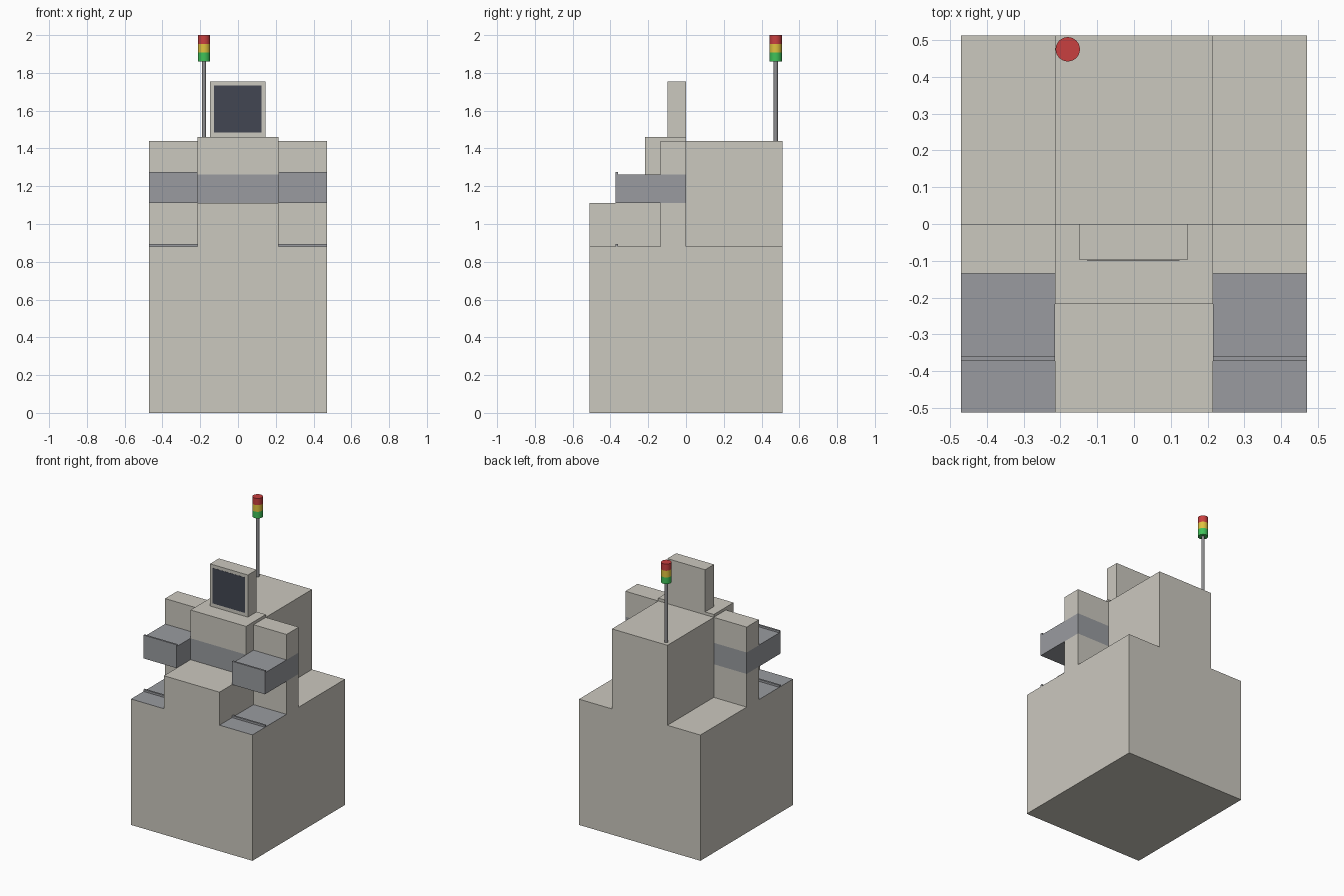
import bpy, bmesh
from mathutils import Vector

if "Cube" in bpy.data.objects:
    bpy.data.objects.remove(bpy.data.objects["Cube"])


def material(name, rgb):
    m = bpy.data.materials.new(name)
    m.diffuse_color = (*rgb, 1)
    m.use_nodes = True
    m.node_tree.nodes["Principled BSDF"].inputs["Base Color"].default_value = m.diffuse_color
    return m


BEIGE = material("beige_paint", (0.60, 0.58, 0.52))
GREY = material("grey_metal", (0.32, 0.33, 0.35))
POLE = material("pole_metal", (0.27, 0.27, 0.28))
SCREEN = material("screen_glass", (0.055, 0.062, 0.085))
RED = material("red_lamp", (0.58, 0.05, 0.05))
YELLOW = material("yellow_lamp", (0.75, 0.54, 0.05))
GREEN = material("green_lamp", (0.05, 0.54, 0.10))


def finish(name, bm, mat):
    bmesh.ops.recalc_face_normals(bm, faces=bm.faces)
    mesh = bpy.data.meshes.new(name)
    bm.to_mesh(mesh)
    bm.free()
    mesh.materials.append(mat)
    ob = bpy.data.objects.new(name, mesh)
    bpy.context.collection.objects.link(ob)
    return ob


def prism(name, profile, y0, y1, mat):
    """Extrude an x-z profile from y0 to y1."""
    bm = bmesh.new()
    face = bm.faces.new([bm.verts.new((x, y0, z)) for x, z in profile])
    ext = bmesh.ops.extrude_face_region(bm, geom=[face])["geom"]
    verts = [v for v in ext if isinstance(v, bmesh.types.BMVert)]
    bmesh.ops.translate(bm, verts=verts, vec=Vector((0, y1 - y0, 0)))
    return finish(name, bm, mat)


def box(name, x, y, z, mat):
    return prism(name, [(x[0], z[0]), (x[1], z[0]), (x[1], z[1]), (x[0], z[1])], y[0], y[1], mat)


def cylinder(name, x, y, z0, z1, r, mat):
    bpy.ops.mesh.primitive_cylinder_add(vertices=32, radius=r, depth=z1 - z0,
                                        location=(x, y, (z0 + z1) / 2))
    ob = bpy.context.object
    ob.name = name
    ob.data.materials.append(mat)
    bpy.ops.object.shade_smooth_by_angle()


W, C, D = 0.47, 0.215, 0.512      # half width, centre half width, half depth
SHELF, STEP, BAND, TOP = 0.88, 1.112, 1.262, 1.44


# Cabinet: wide base with a narrow raised centre, low in front and tall behind
def cabinet_profile(top):
    return [(-W, 0), (W, 0), (W, SHELF), (C, SHELF), (C, top), (-C, top), (-C, SHELF), (-W, SHELF)]


prism("cabinet_front", cabinet_profile(STEP), -D, 0, BEIGE)
prism("cabinet_back", cabinet_profile(TOP), 0, D, BEIGE)

# Centre head with grey band below
box("centre_band", (-C, C), (-0.218, 0), (STEP, BAND), GREY)
box("centre_head", (-C, C), (-0.218, 0), (BAND, 1.46), BEIGE)

# Left and right stations
for side, s in (("left", -1), ("right", 1)):
    x = sorted((s * C, s * W))
    box(side + "_column_lower", x, (-0.135, 0), (SHELF, STEP), BEIGE)
    box(side + "_column_band", x, (-0.135, 0), (STEP, BAND), GREY)
    box(side + "_column_upper", x, (-0.135, 0), (BAND, TOP), BEIGE)
    box(side + "_arm", x, (-0.373, -0.135), (STEP, BAND), GREY)
    box(side + "_arm_lip", x, (-0.373, -0.36), (BAND, 1.275), GREY)
    box(side + "_shelf_plate", x, (-D, -0.135), (SHELF, SHELF + 0.001), GREY)
    box(side + "_shelf_ridge", x, (-0.373, -0.36), (SHELF, 0.895), GREY)

# Monitor
box("monitor", (-0.148, 0.145), (-0.098, 0), (1.46, 1.755), BEIGE)
box("monitor_screen", (-0.128, 0.124), (-0.099, -0.098), (1.484, 1.732), SCREEN)

# Signal tower
LX, LY = -0.18, 0.475
cylinder("signal_pole", LX, LY, TOP, 1.86, 0.011, POLE)
for i, (name, mat) in enumerate((("green", GREEN), ("yellow", YELLOW), ("red", RED))):
    z = 1.86 + i * 0.14 / 3
    cylinder(name + "_signal_lamp", LX, LY, z, z + 0.14 / 3, 0.033, mat)
